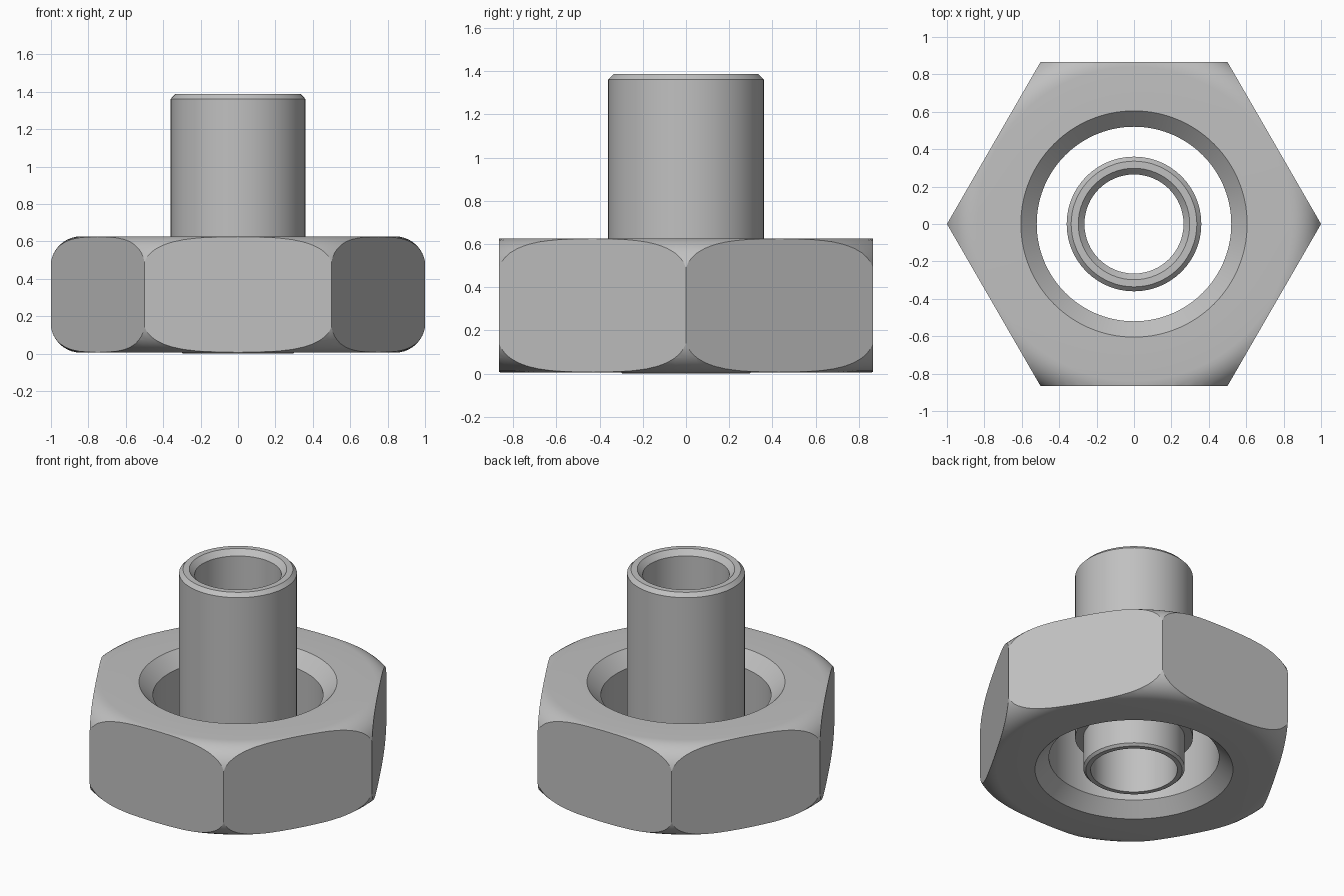
import bpy
import bmesh
from math import cos, sin, pi, radians
from mathutils import Vector

cube = bpy.data.objects.get("Cube")
if cube:
    bpy.data.objects.remove(cube, do_unlink=True)

steel = bpy.data.materials.new("steel_grey")
steel.use_nodes = True
grey = (0.53, 0.53, 0.53, 1)
steel.diffuse_color = grey
steel.node_tree.nodes["Principled BSDF"].inputs["Base Color"].default_value = grey


def lathe(profile, segments):
    """Spin a closed (radius, height) outline around z."""
    bm = bmesh.new()
    verts = [bm.verts.new((r, 0, z)) for r, z in profile]
    edges = [bm.edges.new((verts[i - 1], v)) for i, v in enumerate(verts)]
    bmesh.ops.spin(bm, geom=verts + edges, cent=(0, 0, 0), axis=(0, 0, 1),
                   angle=2 * pi, steps=segments)
    bmesh.ops.remove_doubles(bm, verts=bm.verts[:], dist=1e-5)
    return bm


def finish(bm, name):
    bmesh.ops.recalc_face_normals(bm, faces=bm.faces[:])
    mesh = bpy.data.meshes.new(name)
    bm.to_mesh(mesh)
    bm.free()
    mesh.materials.append(steel)
    obj = bpy.data.objects.new(name, mesh)
    bpy.context.collection.objects.link(obj)
    bpy.ops.object.select_all(action="DESELECT")
    obj.select_set(True)
    bpy.context.view_layer.objects.active = obj
    bpy.ops.object.shade_smooth_by_angle(angle=radians(22))


# Nut: rounded ring with countersunk bore, trimmed to six flats
low, high = 0.005, 0.627
rounding, steps = 0.162, 10
bore, mouth = 0.52, 0.605
sink = mouth - bore
arc = [(1.002 - rounding * (1 - sin(a)), rounding * (1 - cos(a)))
       for a in (pi / 2 * i / steps for i in range(steps + 1))]
outline = [(bore, high - sink), (bore, low + sink), (mouth, low)]
outline += [(r, low + d) for r, d in arc]
outline += [(r, high - d) for r, d in reversed(arc)]
outline += [(mouth, high)]
nut = lathe(outline, 120)
for k in range(6):
    a = radians(30 + 60 * k)
    normal = Vector((cos(a), sin(a), 0))
    cut = bmesh.ops.bisect_plane(
        nut, geom=nut.verts[:] + nut.edges[:] + nut.faces[:], dist=1e-6,
        plane_co=normal * cos(pi / 6), plane_no=normal, clear_outer=True)
    rim = [e for e in cut["geom_cut"] if isinstance(e, bmesh.types.BMEdge)]
    bmesh.ops.edgeloop_fill(nut, edges=rim)
finish(nut, "hex_nut")

# Sleeve: stepped tube with chamfered ends
sleeve = lathe([(0.265, 0), (0.295, 0), (0.31, 0.015), (0.31, 0.23),
                (0.36, 0.23), (0.36, 1.362), (0.336, 1.387),
                (0.298, 1.387), (0.265, 1.352)], 64)
finish(sleeve, "sleeve")
